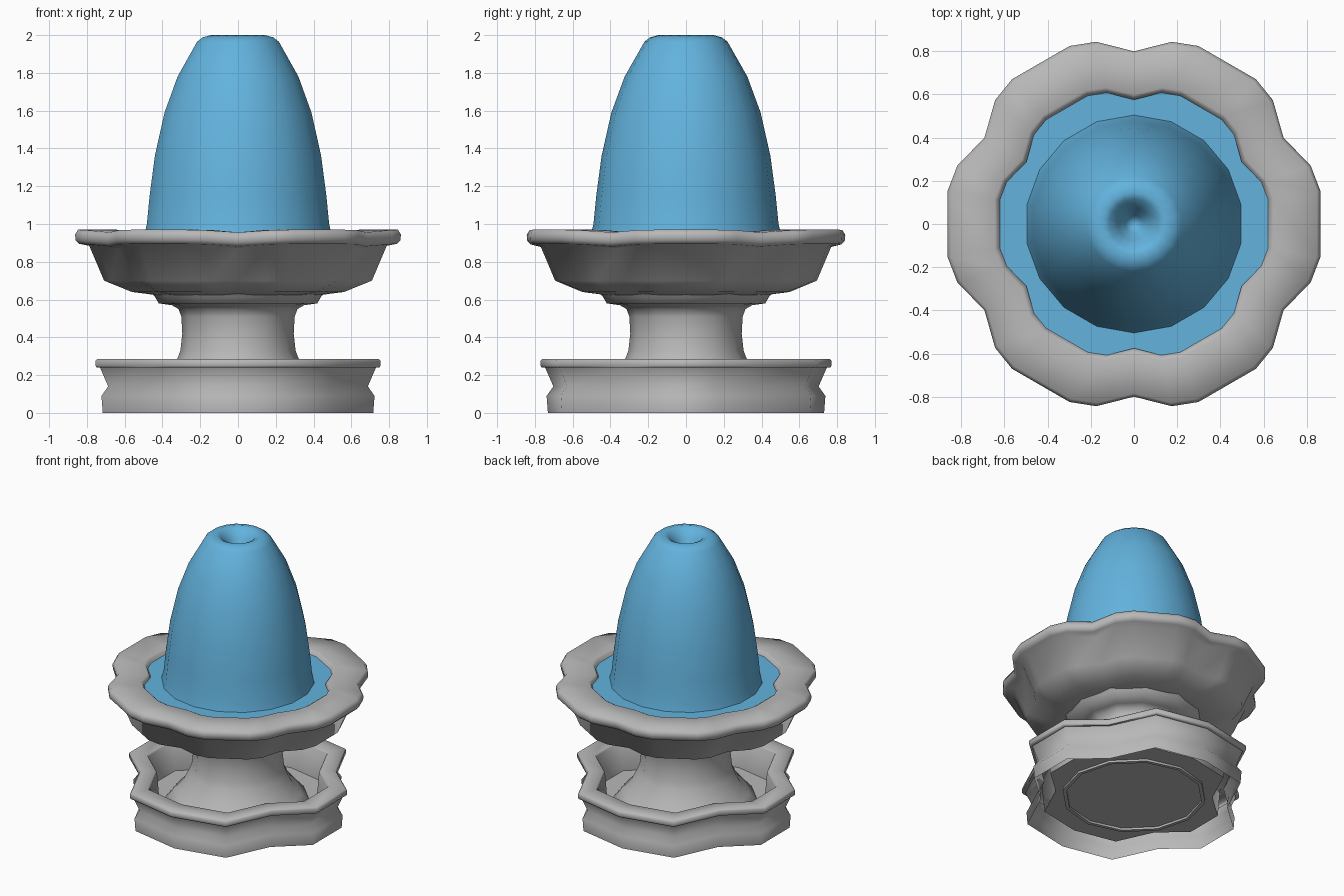
import bpy, bmesh, math

if "Cube" in bpy.data.objects:
    bpy.data.objects.remove(bpy.data.objects["Cube"])


def material(name, rgb):
    m = bpy.data.materials.new(name)
    m.diffuse_color = (*rgb, 1)
    m.use_nodes = True
    m.node_tree.nodes["Principled BSDF"].inputs["Base Color"].default_value = m.diffuse_color
    return m


STONE = material("grey stone", (0.48, 0.48, 0.48))
WATER = material("blue water", (0.125, 0.45, 0.73))


def circle(n, start=0):
    return [(math.radians(start + 360 * i / n), 1.0) for i in range(n)]


def lobes(count, start, pattern):
    """Repeated petals; pattern holds (degrees after the start, radius ratio)."""
    return [(math.radians(start + 360 / count * k + a), r)
            for k in range(count) for a, r in pattern]


def sweep(name, outline, profile, mat, angle=40, dip=0):
    """Revolve a (radius, z) profile around an outline; radius 0 makes a pole.
    dip lowers the notches of the outline."""
    bm = bmesh.new()
    rings = []
    for r, z in profile:
        if r == 0:
            rings.append([bm.verts.new((0, 0, z))])
        else:
            rings.append([bm.verts.new((r * q * math.cos(a), r * q * math.sin(a),
                                        z - dip * (1 - q) * (z > 0.86)))
                          for a, q in outline])
    n = len(outline)
    for lo, hi in zip(rings, rings[1:]):
        for i in range(n):
            j = (i + 1) % n
            if len(hi) == 1:
                bm.faces.new((lo[i], lo[j], hi[0]))
            else:
                bm.faces.new((lo[i], lo[j], hi[j], hi[i]))
    me = bpy.data.meshes.new(name)
    bm.to_mesh(me)
    bm.free()
    me.materials.append(mat)
    ob = bpy.data.objects.new(name, me)
    bpy.context.collection.objects.link(ob)
    bpy.ops.object.select_all(action='DESELECT')
    ob.select_set(True)
    bpy.context.view_layer.objects.active = ob
    bpy.ops.object.shade_smooth_by_angle(angle=math.radians(angle))
    return ob


base_outline = lobes(2, 0, [(13, 0.98), (35, 0.82), (61, 1), (90, 0.975),
                            (119, 1), (145, 0.82), (167, 0.98)])
bowl_outline = lobes(6, 30, [(0, 0.912), (11.7, 0.983), (19.9, 1),
                             (40.1, 1), (48.3, 0.983)])

# Lower basin: moulded wall, flat rim, inner wall and floor
sweep("lower_basin", base_outline, [
    (0.75, 0), (0.757, 0.09), (0.72, 0.14), (0.765, 0.24), (0.785, 0.24),
    (0.79, 0.25), (0.79, 0.275), (0.78, 0.285), (0.66, 0.285), (0.65, 0.275),
    (0.63, 0.07), (0, 0.07)], STONE, 65)

# Pedestal: flared foot, neck and collar under the bowl
sweep("pedestal", circle(12), [
    (0.45, 0.075), (0.45, 0.055), (0.475, 0.055), (0.475, 0.08), (0.42, 0.14),
    (0.36, 0.21), (0.32, 0.29), (0.305, 0.33), (0.295, 0.42), (0.3, 0.51),
    (0.315, 0.55), (0.35, 0.57), (0.42, 0.58), (0.44, 0.615), (0.46, 0.635)], STONE, 60)

# Upper bowl with scalloped lip
sweep("upper_bowl", bowl_outline, [
    (0.3, 0.625), (0.45, 0.625), (0.57, 0.64), (0.72, 0.70), (0.80, 0.885),
    (0.855, 0.895), (0.874, 0.915), (0.876, 0.945), (0.86, 0.97),
    (0.655, 0.97), (0.64, 0.962), (0.628, 0.93), (0.60, 0.89)], STONE, 65, 0.16)

# Water surface in the bowl
sweep("bowl_water", bowl_outline, [(0.631, 0.94), (0, 0.94)], WATER)

# Water dome with a dimple at the top
sweep("water_dome", circle(18, 10), [
    (0.505, 0.935), (0.49, 1.0), (0.475, 1.15), (0.447, 1.36), (0.395, 1.59),
    (0.325, 1.78), (0.22, 1.965), (0.19, 1.988), (0.145, 2.0), (0.115, 1.985),
    (0.075, 1.93), (0.04, 1.86), (0, 1.82)], WATER, 60)
